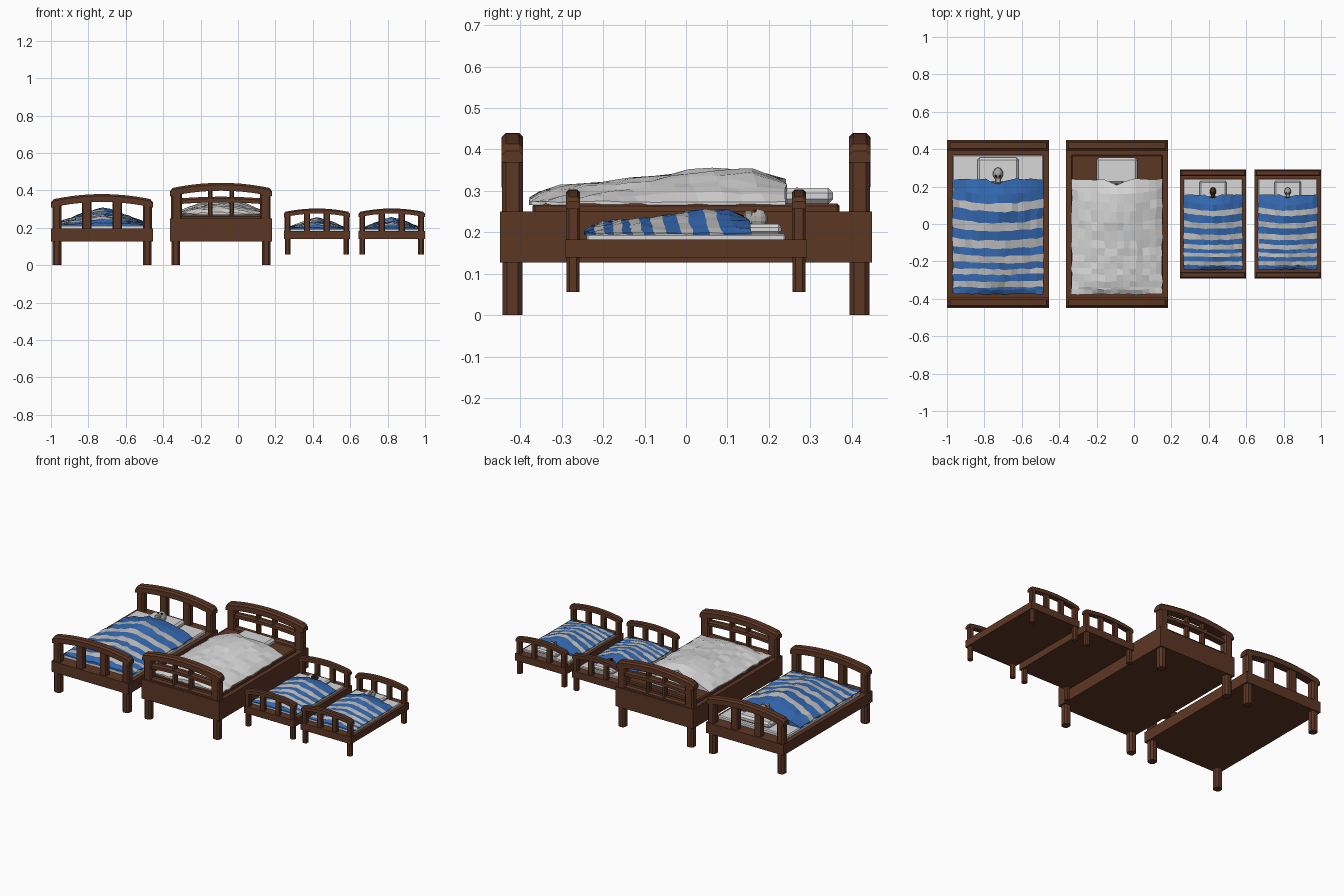
import bpy, bmesh, math, random
from mathutils import Matrix

if "Cube" in bpy.data.objects:
    bpy.data.objects.remove(bpy.data.objects["Cube"])

random.seed(4)


def material(name, r, g, b):
    m = bpy.data.materials.new(name)
    m.diffuse_color = (r, g, b, 1)
    m.use_nodes = True
    m.node_tree.nodes["Principled BSDF"].inputs["Base Color"].default_value = m.diffuse_color
    return m


WOOD = material("brown wood", 0.108, 0.038, 0.018)
BLUE = material("blue cloth", 0.034, 0.140, 0.440)
STRIPE = material("grey stripe", 0.52, 0.52, 0.52)
LINEN = material("white linen", 0.68, 0.68, 0.68)
BONE = material("pale grey", 0.42, 0.41, 0.39)
DARK = material("dark brown", 0.06, 0.025, 0.012)


class Bed:
    """Places parts in a bed's own space: centre x, scale and floor height."""

    def __init__(self, name, cx, scale, floor):
        self.name = name
        self.place = Matrix.Translation((cx, 0, floor)) @ Matrix.Scale(scale, 4)

    def add(self, part, bm, *mats):
        bmesh.ops.recalc_face_normals(bm, faces=bm.faces)
        me = bpy.data.meshes.new(part)
        bm.to_mesh(me)
        bm.free()
        me.transform(self.place)
        for m in mats:
            me.materials.append(m)
        ob = bpy.data.objects.new(self.name + " " + part, me)
        bpy.context.collection.objects.link(ob)
        return ob

    def box(self, part, x, y, z, mat, bevel=0.0, upright=False):
        bm = bmesh.new()
        bmesh.ops.create_cube(bm, size=1)
        for v in bm.verts:
            v.co = [a + (b - a) * (c + 0.5) for (a, b), c in zip((x, y, z), v.co)]
        if bevel:
            edges = [e for e in bm.edges if not upright
                     or abs(e.verts[0].co.z - e.verts[1].co.z) > 1e-4]
            bmesh.ops.bevel(bm, geom=edges, offset=bevel, segments=1, affect='EDGES')
        return self.add(part, bm, mat)

    def arch(self, part, half, y, depth, top, thick, drop, round_end=0.0):
        """Curved cross rail with chamfered top edges."""
        bm = bmesh.new()
        xs = [-half + 2 * half * i / 10 for i in range(11)]
        if round_end:
            xs = [xs[0], xs[0] + 0.014] + xs[1:-1] + [xs[-1] - 0.014, xs[-1]]
        rings = []
        for i, x in enumerate(xs):
            t = top - drop * (x / half) ** 2
            b = t - thick
            if i in (0, len(xs) - 1):
                t -= round_end
            h, c = depth / 2, 0.01
            prof = [(-h, b), (-h, t - c), (-h + c, t), (h - c, t), (h, t - c), (h, b)]
            rings.append([bm.verts.new((x, y + dy, z)) for dy, z in prof])
        for a, b in zip(rings, rings[1:]):
            for k in range(6):
                bm.faces.new((a[k], a[(k + 1) % 6], b[(k + 1) % 6], b[k]))
        bm.faces.new(rings[0])
        bm.faces.new(rings[-1])
        return self.add(part, bm, WOOD)


def lerp(points, x):
    for (a, p), (b, q) in zip(points, points[1:]):
        if x <= b:
            return p + (q - p) * max(0, (x - a) / (b - a))
    return points[-1][1]


# Rise of the blanket along the bed, and its fall towards the sides
LENGTH = [(-0.375, 0.12), (-0.35, 0.33), (-0.30, 0.5), (-0.1, 0.72),
          (0.08, 1.0), (0.19, 0.95), (0.24, 0.72)]
SIDE_PEAKED = [(0, 1), (0.3, 0.8), (0.65, 0.45), (0.92, 0.18), (1, 0)]
SIDE_BROAD = [(0, 1), (0.4, 0.86), (0.65, 0.55), (0.9, 0.25), (1, 0)]


def blanket(bed, base, rise, side, striped):
    centres = [(0.115, .046), (0.005, .046), (-0.095, .045),
               (-0.18, .04), (-0.25, .032), (-0.32, .034)]
    rows = [0.24, 0.19] + [c + s * w / 2 for c, w in centres for s in (1, -1)] + [-0.35, -0.375]
    cols = 14
    bm = bmesh.new()
    grid = []
    for r, y in enumerate(rows):
        line = []
        for i in range(cols + 1):
            u = i / cols * 2 - 1
            t = (y + 0.375) / 0.615
            sag = 0.035 * t * (1 - u * u) if 0 < r < len(rows) - 1 else 0
            if r == 0:                       # notch under the sleeper's chin
                sag = 0.03 * max(0, 1 - abs(u) / 0.25)
            z = base + rise * lerp(LENGTH, y) * lerp(side, abs(u))
            edge = abs(u) == 1
            z += random.uniform(0, 0.006) if edge else random.uniform(-0.005, 0.005)
            x = u * 0.242 + random.uniform(-0.006, 0.006)
            line.append(bm.verts.new((x, y - sag + random.uniform(-0.004, 0.004), max(z, base + 0.002))))
        grid.append(line)
    for r in range(len(rows) - 1):
        mid = (rows[r] + rows[r + 1]) / 2
        pale = striped and any(abs(mid - c) < w / 2 for c, w in centres)
        for i in range(cols):
            f = bm.faces.new((grid[r][i], grid[r + 1][i], grid[r + 1][i + 1], grid[r][i + 1]))
            f.material_index = 1 if pale else 0
    # hem reaching down to the mattress
    rim = [e for e in bm.edges if e.is_boundary]
    hem = bmesh.ops.extrude_edge_only(bm, edges=rim)["geom"]
    for v in hem:
        if isinstance(v, bmesh.types.BMVert):
            v.co.z = base - 0.004
    bed.add("blanket", bm, *((BLUE, STRIPE) if striped else (LINEN,)))


def sleeper(bed, mat):
    bm = bmesh.new()
    bmesh.ops.create_uvsphere(bm, u_segments=10, v_segments=7, radius=1)
    bmesh.ops.transform(bm, verts=bm.verts, matrix=Matrix.Translation((0, 0.268, 0.272))
                        @ Matrix.Diagonal((0.028, 0.036, 0.036, 1)))
    bed.add("sleeping head", bm, mat)
    bed.box("chin", (-0.016, 0.016), (0.215, 0.25), (0.25, 0.3), mat, 0.006)
    for s in (-1, 1):
        x = s * 0.011
        bed.box("eye", (x - 0.006, x + 0.006), (0.25, 0.262), (0.29, 0.306), DARK, 0.002)


def make_bed(name, cx, scale, floor, tall=False, head=None):
    bed = Bed(name, cx, scale, floor)
    deck = 0.25 if tall else 0.195
    top = 0.44 if tall else 0.38
    drop = 0.03
    # frame and bedding
    bed.box("frame", (-0.272, 0.272), (-0.449, 0.449), (0.127, deck), WOOD)
    bed.box("mattress", (-0.244, 0.244), (-0.37, 0.37), (deck - 0.01, deck + 0.02),
            WOOD if tall else LINEN, 0.006)
    bed.box("pillow", (-0.11, 0.11), (0.215, 0.355), (deck + 0.018, deck + 0.057), LINEN, 0.012)
    if tall:
        blanket(bed, 0.27, 0.085, SIDE_BROAD, False)
    else:
        blanket(bed, 0.215, 0.092, SIDE_PEAKED, True)
        sleeper(bed, head)
    # legs and end boards, same at head and foot
    for end, s in (("foot", -1), ("head", 1)):
        y = s * 0.419
        for sx in (-1, 1):
            leg = sorted((sx * 0.264, sx * 0.218))
            post = sorted((sx * 0.266, sx * (0.208 if tall else 0.218)))
            bed.box(end + " leg", leg, (y - 0.024, y + 0.024), (0, 0.14), WOOD, 0.011, True)
            bed.box(end + " post", post, (y - 0.025, y + 0.025),
                    (deck - 0.01, top - drop - 0.02), WOOD, 0.009, True)
            x, w = (0.057, 0.012) if tall else (0.082, 0.026)
            bed.box(end + " slat", (sx * x - w, sx * x + w), (y - 0.018, y + 0.018),
                    (deck - 0.01, top - 0.03), WOOD, 0.006, True)
        bed.arch(end + " top rail", 0.272, y, 0.052, top, 0.042, drop, 0.014)
        if tall:
            bed.arch(end + " middle rail", 0.25, y, 0.04, 0.366, 0.03, 0.012)
            bed.arch(end + " lower rail", 0.25, y, 0.04, 0.27, 0.03, 0)


make_bed("left bed", -0.727, 1, 0, head=BONE)
make_bed("large bed", -0.091, 1, 0, tall=True)
make_bed("small bed", 0.422, 0.65, 0.056, head=DARK)
make_bed("right small bed", 0.822, 0.65, 0.056, head=BONE)
